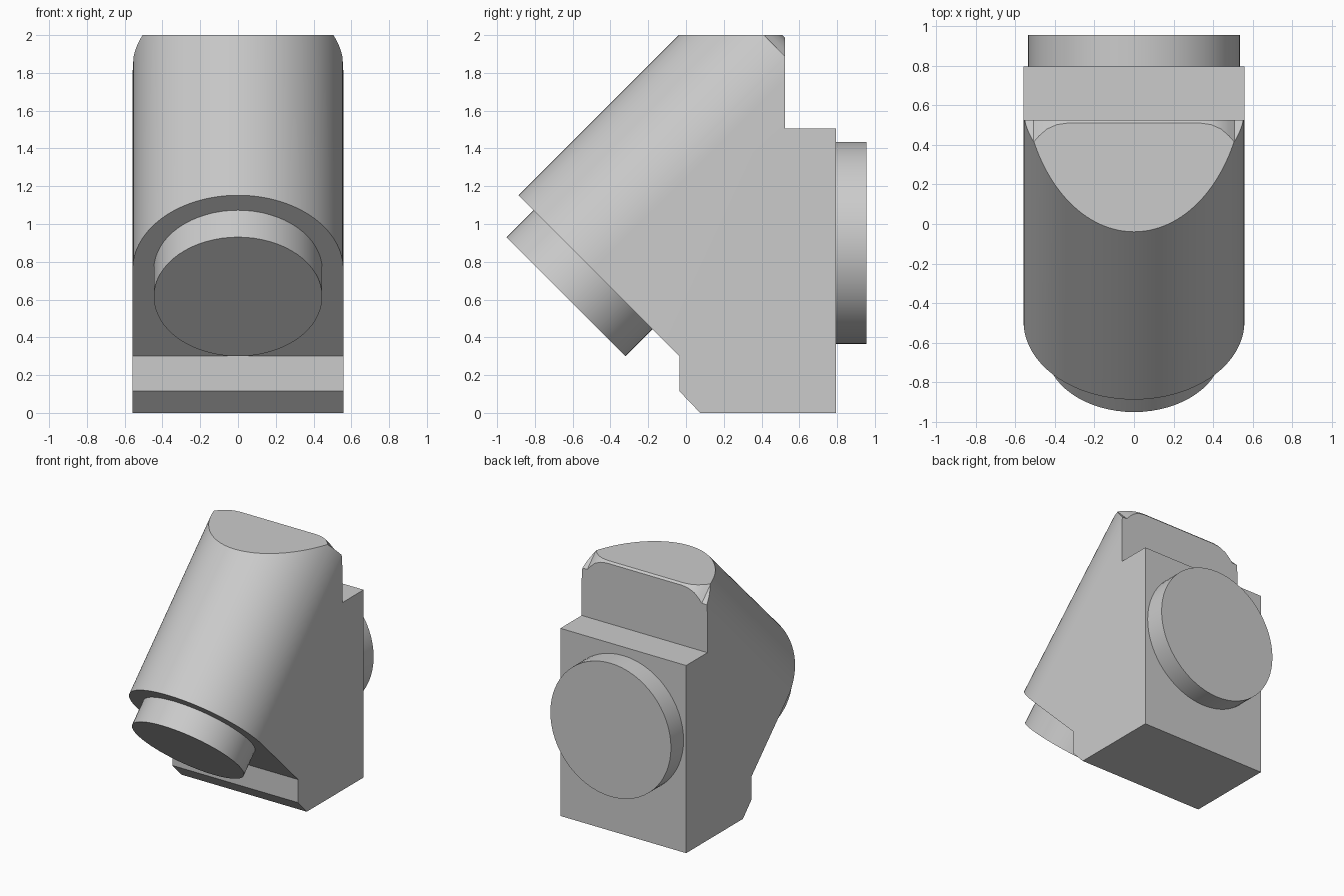
import bpy, bmesh
from math import sin, cos, pi, radians
from mathutils import Vector

cube = bpy.data.objects.get("Cube")
if cube:
    bpy.data.objects.remove(cube, do_unlink=True)

grey = bpy.data.materials.new("plain grey")
grey.use_nodes = True
colour = (0.6, 0.6, 0.6, 1)
grey.diffuse_color = colour
grey.node_tree.nodes["Principled BSDF"].inputs["Base Color"].default_value = colour

X, Y, Z = Vector((1, 0, 0)), Vector((0, 1, 0)), Vector((0, 0, 1))
TILT = (Y + Z).normalized()     # axis of the slanted barrel
RISE = (Z - Y).normalized()     # square to the barrel axis
HALF = 0.558                    # half width and barrel radius
AXIS = 0.884                    # barrel axis height along RISE


def prism(name, points, sweep):
    """Sweep a flat outline along a vector into a closed solid."""
    bm = bmesh.new()
    face = bm.faces.new([bm.verts.new(p) for p in points])
    made = bmesh.ops.extrude_face_region(bm, geom=[face])["geom"]
    bmesh.ops.translate(bm, vec=sweep, verts=[g for g in made if isinstance(g, bmesh.types.BMVert)])
    bmesh.ops.recalc_face_normals(bm, faces=bm.faces[:])
    mesh = bpy.data.meshes.new(name)
    bm.to_mesh(mesh)
    bm.free()
    mesh.materials.append(grey)
    obj = bpy.data.objects.new(name, mesh)
    bpy.context.collection.objects.link(obj)
    return obj


def arc(centre, u, v, radius, turn, steps):
    return [centre + radius * (cos(turn * i / steps) * u + sin(turn * i / steps) * v)
            for i in range(steps + 1)]


def select(obj):
    bpy.ops.object.select_all(action='DESELECT')
    obj.select_set(True)
    bpy.context.view_layer.objects.active = obj


def smooth(obj):
    select(obj)
    bpy.ops.object.shade_smooth_by_angle(angle=radians(25))


def keep_inside(obj, helper):
    helper.hide_render = True
    mod = obj.modifiers.new("trim", 'BOOLEAN')
    mod.operation, mod.solver, mod.object = 'INTERSECT', 'EXACT', helper
    select(obj)
    bpy.ops.object.modifier_apply(modifier=mod.name)
    bpy.data.objects.remove(helper, do_unlink=True)


# Housing: side outline swept across the width
side = [(-0.888, 1.153), (-0.041, 2), (0.525, 2), (0.525, 1.505), (0.795, 1.505),
        (0.795, 0), (0.075, 0), (-0.035, 0.115), (-0.035, 0.3)]
housing = prism("housing", [Vector((-0.8, y, z)) for y, z in side], X * 1.6)

# Round the upper half along the slanted axis, leaving flat sides below
start = AXIS * RISE - TILT
arch = arc(start, X, RISE, HALF, pi, 64)
arch += [arch[-1] - 3 * RISE, arch[0] - 3 * RISE]
keep_inside(housing, prism("arch_trim", arch, TILT * 5))

# Slanted trim with rounded shoulders along the top rear edge
shoulder = [(0.335, 2.51), (0.39, 2.502), (0.44, 2.48), (0.48, 2.445), (0.508, 2.413),
            (0.7, 2.405), (0.7, -1)]
outline = shoulder + [(-x, s) for x, s in reversed(shoulder)]
keep_inside(housing, prism("shoulder_trim",
                           [x * X + s / 2 ** 0.5 * TILT - 3 * RISE for x, s in outline], RISE * 6))
smooth(housing)


# Round bosses on the slanted mouth and on the back
def boss(name, centre, up, radius, sweep):
    smooth(prism(name, arc(centre, X, up, radius, 2 * pi, 64)[:-1], sweep))


boss("front_boss", AXIS * RISE - 0.014 * TILT, RISE, 0.446, TILT * 0.25)
boss("back_boss", 0.955 * Y + 0.9 * Z, Z, 0.535, Y * -0.2)
